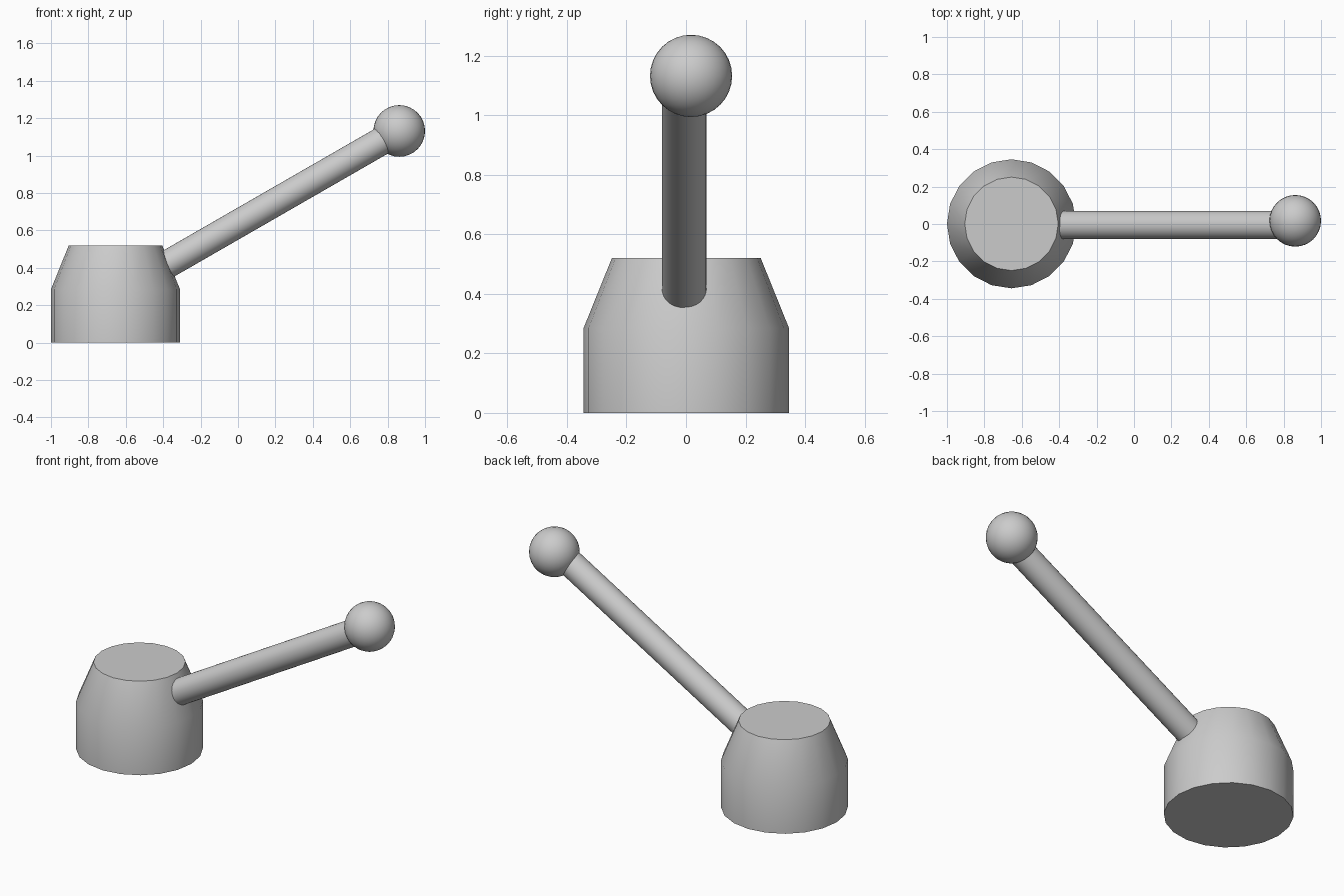
import bpy, math
from mathutils import Vector

if "Cube" in bpy.data.objects:
    bpy.data.objects.remove(bpy.data.objects["Cube"])


def smooth(obj, name):
    obj.name = name
    bpy.ops.object.select_all(action='DESELECT')
    obj.select_set(True)
    bpy.context.view_layer.objects.active = obj
    bpy.ops.object.shade_smooth_by_angle(angle=math.radians(35))


def lathe(name, profile, sides, centre):
    """Closed solid turned about z from (radius, z) points."""
    verts = [(centre[0] + r * math.cos(2 * math.pi * i / sides),
              centre[1] + r * math.sin(2 * math.pi * i / sides), z)
             for r, z in profile for i in range(sides)]
    faces = [tuple(reversed(range(sides)))]
    for k in range(len(profile) - 1):
        a, b = k * sides, (k + 1) * sides
        for i in range(sides):
            j = (i + 1) % sides
            faces.append((a + i, a + j, b + j, b + i))
    top = (len(profile) - 1) * sides
    faces.append(tuple(range(top, top + sides)))
    mesh = bpy.data.meshes.new(name)
    mesh.from_pydata(verts, [], faces)
    obj = bpy.data.objects.new(name, mesh)
    bpy.context.collection.objects.link(obj)
    smooth(obj, name)


# Base: straight drum with tapered shoulder
lathe("base", [(0.345, 0), (0.345, 0.285), (0.25, 0.52)], 20, (-0.655, 0.001))

# Lever rod, tilted 30 degrees, sunk into base and knob
start, end = Vector((-0.48, -0.006, 0.36)), Vector((0.82, -0.006, 1.108))
axis = end - start
bpy.ops.mesh.primitive_cylinder_add(vertices=32, radius=0.075, depth=axis.length,
                                    location=(start + end) / 2,
                                    rotation=axis.to_track_quat('Z', 'Y').to_euler())
smooth(bpy.context.object, "lever_rod")

# Ball knob
bpy.ops.mesh.primitive_uv_sphere_add(segments=32, ring_count=16, radius=0.138,
                                     location=(0.862, 0.017, 1.132))
smooth(bpy.context.object, "knob")
